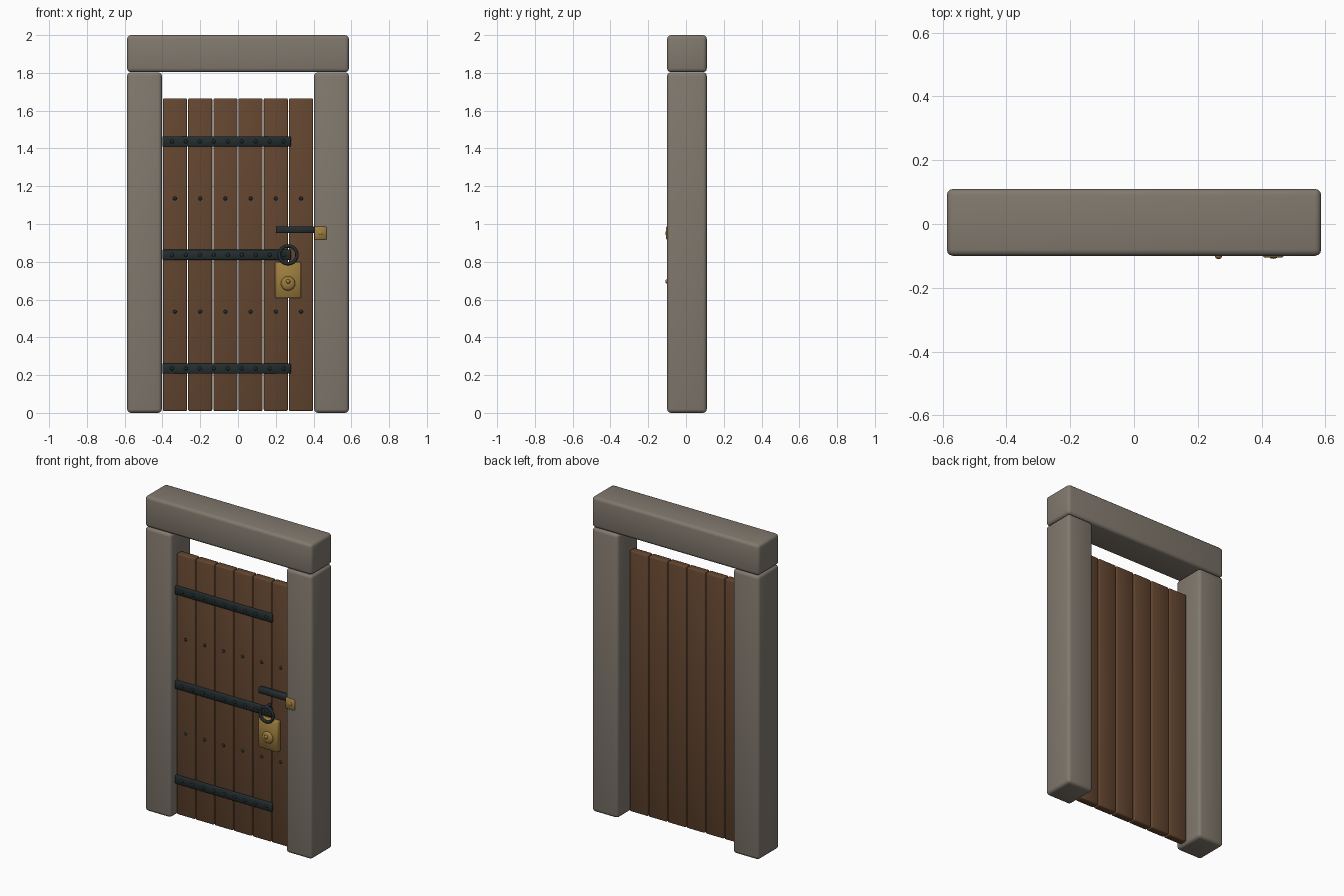
import bpy
from math import pi, radians

cube = bpy.data.objects.get("Cube")
if cube:
    bpy.data.objects.remove(cube, do_unlink=True)


def material(name, rgb, metallic=0.0):
    m = bpy.data.materials.new(name)
    m.use_nodes = True
    m.diffuse_color = (*rgb, 1)
    bsdf = m.node_tree.nodes["Principled BSDF"]
    bsdf.inputs["Base Color"].default_value = (*rgb, 1)
    bsdf.inputs["Roughness"].default_value = 0.8
    bsdf.inputs["Metallic"].default_value = metallic
    return m


STONE = material("grey stone", (0.22, 0.19, 0.155))
WOOD = material("brown wood", (0.125, 0.06, 0.029))
IRON = material("dark iron", (0.017, 0.026, 0.028))
BRASS = material("aged brass", (0.34, 0.205, 0.05))


def finish(name, mat, angle=60):
    obj = bpy.context.object
    obj.name = name
    obj.data.materials.append(mat)
    bpy.ops.object.shade_smooth_by_angle(angle=radians(angle))
    return obj


def box(name, mat, x, y, z, bevel, segments=1):
    """Bevelled box from (min, max) ranges along each axis."""
    ranges = (x, y, z)
    bpy.ops.mesh.primitive_cube_add(size=1, location=[(a + b) / 2 for a, b in ranges])
    bpy.context.object.scale = [b - a for a, b in ranges]
    bpy.ops.object.transform_apply(location=False, rotation=False, scale=True)
    mod = bpy.context.object.modifiers.new("rounded edges", 'BEVEL')
    mod.width = bevel
    mod.segments = segments
    bpy.ops.object.modifier_apply(modifier=mod.name)
    return finish(name, mat)


def dome(name, mat, x, y, z, radius, depth):
    """Flattened ball pressed into the surface at y, bulging to the front."""
    bpy.ops.mesh.primitive_uv_sphere_add(segments=16, ring_count=8, radius=1,
                                         location=(x, y, z), rotation=(pi / 2, 0, 0))
    bpy.context.object.scale = (radius, radius, depth)
    return finish(name, mat)


# Stone frame
FRAME_Y = (-0.1, 0.11)
for name, x in (("right_post", (-0.587, -0.403)), ("left_post", (0.403, 0.587))):
    box(name, STONE, x, FRAME_Y, (0, 1.803), 0.02, 3)
box("lintel", STONE, (-0.587, 0.587), FRAME_Y, (1.804, 2), 0.02, 3)

# Door planks, each with two nails
DOOR_FRONT = -0.05
PITCH = 0.1335
for i in range(6):
    x = (i - 2.5) * PITCH
    box(f"plank_{i + 1}", WOOD, (x - 0.064, x + 0.064), (DOOR_FRONT, 0), (0.01, 1.665), 0.007, 2)
    for z in (0.536, 1.135):
        dome("plank_nail", IRON, x, DOOR_FRONT, z, 0.01, 0.007)

# Iron straps with rivets
for z in (0.235, 0.837, 1.437):
    box("hinge_strap", IRON, (-0.4, 0.28), (-0.062, -0.045), (z - 0.027, z + 0.027), 0.003)
    for i in range(9):
        dome("strap_rivet", IRON, -0.35 + i * 0.074, -0.062, z, 0.01, 0.007)

# Sliding bolt and its keeper on the post
box("bolt_bar", IRON, (0.2, 0.42), (-0.085, -0.05), (0.952, 0.987), 0.004)
box("bolt_keeper", BRASS, (0.404, 0.469), (-0.105, -0.06), (0.917, 0.987), 0.004)
dome("keeper_rivet", BRASS, 0.437, -0.104, 0.952, 0.012, 0.005)

# Pull ring and the staple holding it
bpy.ops.mesh.primitive_torus_add(major_radius=0.047, minor_radius=0.009, major_segments=32,
                                 minor_segments=10, location=(0.265, -0.092, 0.837),
                                 rotation=(pi / 2, 0, 0))
finish("pull_ring", IRON)
box("ring_staple", IRON, (0.256, 0.274), (-0.095, -0.045), (0.874, 0.892), 0.003)

# Lock plate with domed knob
box("lock_plate", BRASS, (0.196, 0.333), (-0.08, -0.045), (0.607, 0.8), 0.004)
dome("knob_base", BRASS, 0.265, -0.08, 0.685, 0.038, 0.018)
dome("knob_tip", BRASS, 0.265, -0.098, 0.696, 0.012, 0.012)
